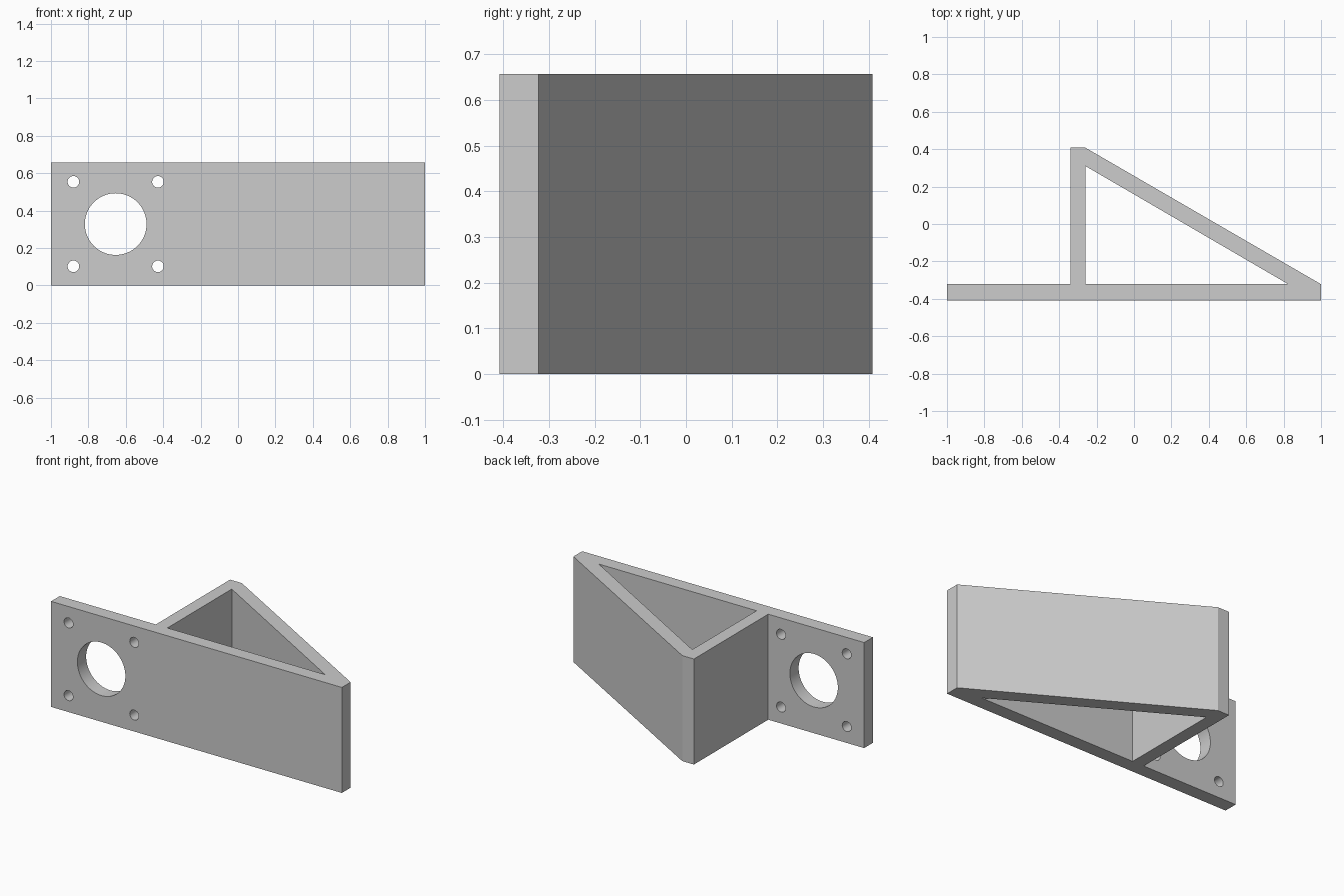
import bpy, math
from mathutils import Matrix, Vector

if "Cube" in bpy.data.objects:
    bpy.data.objects.remove(bpy.data.objects["Cube"], do_unlink=True)

HEIGHT = 0.656
FRONT, BACK = -0.408, 0.408      # overall depth
PLATE_BACK = -0.322              # rear face of the mounting plate
WALL_OUT, WALL_IN = -0.34, -0.26  # upright wall of the brace

grey = bpy.data.materials.new("plain grey")
grey.use_nodes = True
grey.diffuse_color = (0.604, 0.604, 0.604, 1)
grey.node_tree.nodes["Principled BSDF"].inputs["Base Color"].default_value = grey.diffuse_color


def prism(name, outline, low, high):
    """Extrude a counter-clockwise xy outline from low to high."""
    n = len(outline)
    verts = [(x, y, z) for z in (low, high) for x, y in outline]
    faces = [tuple(reversed(range(n))), tuple(range(n, 2 * n))]
    faces += [(i, (i + 1) % n, n + (i + 1) % n, n + i) for i in range(n)]
    mesh = bpy.data.meshes.new(name)
    mesh.from_pydata(verts, [], faces)
    mesh.materials.append(grey)
    obj = bpy.data.objects.new(name, mesh)
    bpy.context.collection.objects.link(obj)
    return obj


def drill(name, x, z, radius, sides):
    """Round cutter running front to back through the plate."""
    circle = [(radius * math.cos(a), radius * math.sin(a))
              for a in (2 * math.pi * i / sides for i in range(sides))]
    obj = prism(name, circle, -0.08, 0.08)
    turn = Matrix.Rotation(math.pi / 2, 4, 'X')
    obj.data.transform(Matrix.Translation(Vector((x, (FRONT + PLATE_BACK) / 2, z))) @ turn)
    return obj


# Plate and triangular brace share one outline
bracket = prism("angle_bracket", [
    (-1, FRONT), (1, FRONT), (1, PLATE_BACK), (WALL_IN, BACK),
    (WALL_OUT, BACK), (WALL_OUT, PLATE_BACK), (-1, PLATE_BACK)], 0, HEIGHT)

# Triangular opening, large bore and four screw holes
cx, cz, pitch = -0.654, HEIGHT / 2, 0.226
cutters = [prism("opening_cutter", [(WALL_IN, PLATE_BACK), (0.825, PLATE_BACK),
                                    (WALL_IN, 0.31)], -0.1, HEIGHT + 0.1),
           drill("bore_cutter", cx, cz, 0.165, 64)]
for sx in (-1, 1):
    for sz in (-1, 1):
        cutters.append(drill("screw_cutter", cx + sx * pitch, cz + sz * pitch, 0.031, 32))

for cutter in cutters:
    cutter.hide_render = True
    cut = bracket.modifiers.new(cutter.name, 'BOOLEAN')
    cut.operation, cut.solver, cut.object = 'DIFFERENCE', 'EXACT', cutter

# Bake the cuts and drop the cutters
bpy.context.view_layer.update()
evaluated = bracket.evaluated_get(bpy.context.evaluated_depsgraph_get())
baked = bpy.data.meshes.new_from_object(evaluated)
bracket.modifiers.clear()
bracket.data = baked
baked.name = "angle_bracket"
for cutter in cutters:
    bpy.data.objects.remove(cutter, do_unlink=True)

# Smooth bores, crisp edges
bpy.ops.object.select_all(action='DESELECT')
bracket.select_set(True)
bpy.context.view_layer.objects.active = bracket
bpy.ops.object.shade_smooth_by_angle(angle=math.radians(25))
